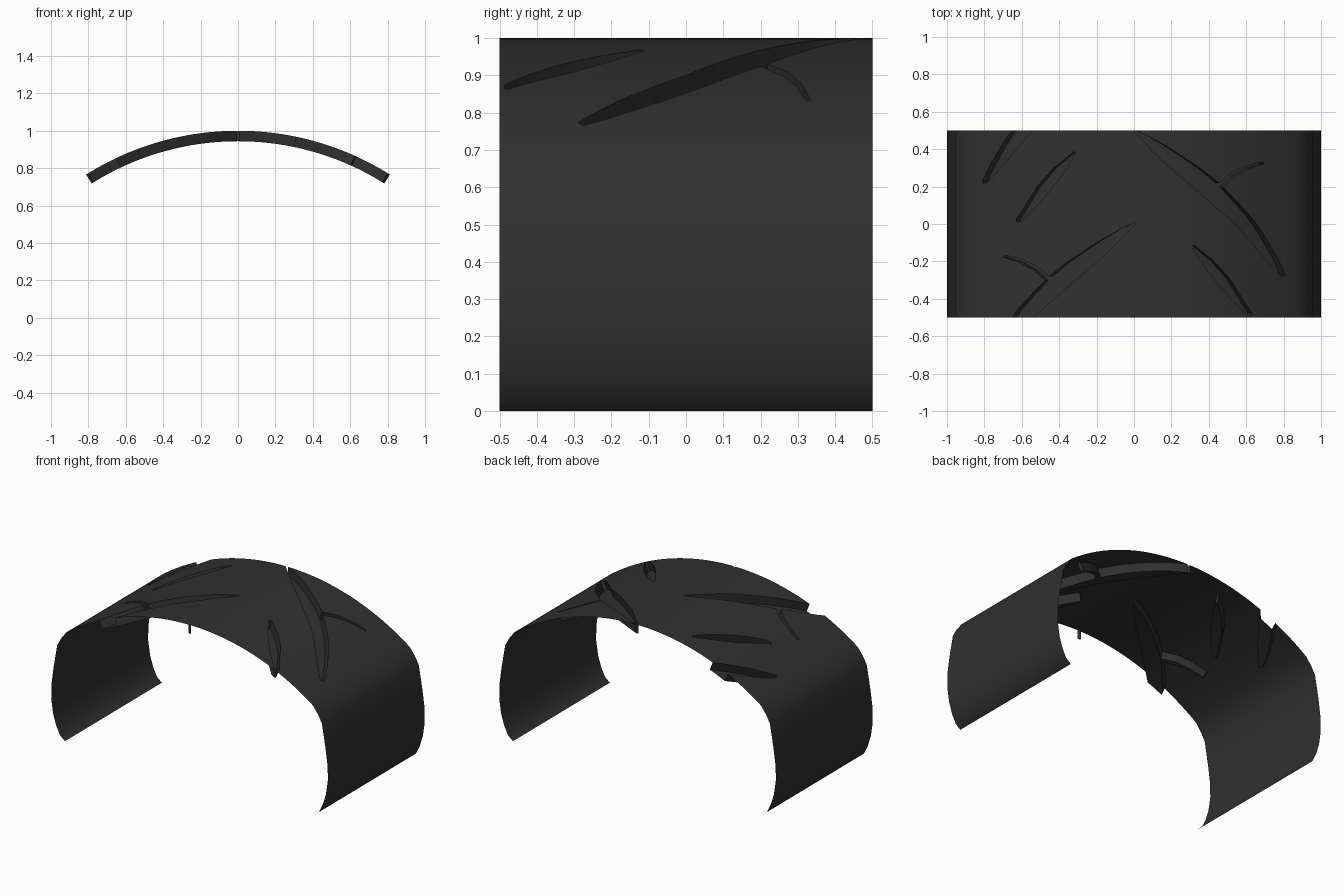
import bpy, math
from mathutils import Vector
from mathutils.geometry import delaunay_2d_cdt

if "Cube" in bpy.data.objects:
    bpy.data.objects.remove(bpy.data.objects["Cube"])

R = 1.524        # crown radius of the tread
EDGE = 0.89      # where the crown meets the shoulder
DEPTH = 0.056    # groove depth
# shoulder and sidewall profile (x, z), from the crown edge down to the bead
SIDE = [(0.928, 0.663), (0.956, 0.612), (0.982, 0.46), (0.998, 0.34), (0.999, 0.25),
        (0.985, 0.155), (0.963, 0.085), (0.935, 0.028), (0.9, 0.0)]
STEP = 0.1       # flat-layout spacing of the sidewall profile points

# groove outlines in the flat layout (x, y)
MAIN = [(-.01, .51), (.08, .468), (.166, .42), (.25, .367), (.353, .299), (.455, .219),
        (.54, .133), (.62, .045), (.69, -.05), (.75, -.15), (.79, -.225), (.812, -.275),
        (.8, -.289), (.775, -.265), (.7, -.185), (.62, -.09), (.54, .003), (.45, .08),
        (.342, .174), (.25, .255), (.166, .325), (.08, .412), (-.01, .502)]
BRANCH = [(.43, .21), (.455, .219), (.52, .274), (.6, .31), (.69, .334), (.698, .322),
          (.62, .298), (.54, .256), (.47, .195)]
SHORT = [(.32, -.112), (.43, -.2), (.515, -.295), (.59, -.415), (.632, -.477), (.625, -.49),
         (.6, -.482), (.54, -.425), (.46, -.335), (.375, -.225), (.31, -.12)]


def surface(u, y, depth=0.0):
    """Wrap a flat layout point onto the tread section."""
    if abs(u) <= EDGE + 1e-5:
        c = 1.0 - R
        n = Vector((u, 0, math.sqrt(R * R - u * u))) / R
        return (n.x * (R - depth), y, c + n.z * (R - depth))
    i = min(max(round((abs(u) - EDGE) / STEP) - 1, 0), len(SIDE) - 1)
    return (math.copysign(SIDE[i][0], u), y, SIDE[i][1])


# flat layout: column lines, borders and groove outlines
pts, edges, loops = [], [], []
N = 40
cols = [EDGE * (2 * i / N - 1) for i in range(N + 1)]
for i in range(1, len(SIDE) + 1):
    cols += [EDGE + STEP * i, -EDGE - STEP * i]
cols.sort()
for u in cols:
    pts += [Vector((u, -0.5)), Vector((u, 0.5))]
for i in range(len(cols)):
    edges.append((2 * i, 2 * i + 1))
    if i:
        edges += [(2 * i - 2, 2 * i), (2 * i - 1, 2 * i + 1)]


def add_groove(outline, side, shift):
    start = len(pts)
    pts.extend(Vector((side * x, y + shift)) for x, y in outline)
    ids = list(range(start, len(pts)))
    loops.append(ids if side < 0 else ids[::-1])


# right half repeats every unit, left half is mirrored with a half-unit shift
for outline in (MAIN, BRANCH, SHORT):
    for side, shift in ((1, 0), (1, -1), (-1, -0.5), (-1, 0.5)):
        ys = [y + shift for x, y in outline]
        if min(ys) < 0.5 and max(ys) > -0.5:
            add_groove(outline, side, shift)

flat, _, tris, _, _, origin = delaunay_2d_cdt(pts, edges, loops, 0, 1e-5)

# keep triangles inside the strip, split into surface and groove floor
kept = {}
owner = {}
for k, f in enumerate(tris):
    if abs(sum(flat[i].y for i in f) / len(f)) < 0.5:
        kept[k] = bool(origin[k])
        for a, b in zip(f, f[1:] + f[:1] if isinstance(f, list) else tuple(f[1:]) + tuple(f[:1])):
            owner[(a, b)] = k

verts, faces, index = [], [], {}


def vert(i, low):
    key = (i, low)
    if key not in index:
        index[key] = len(verts)
        verts.append(surface(flat[i].x, flat[i].y, DEPTH if low else 0.0))
    return index[key]


for k, low in kept.items():
    faces.append([vert(i, low) for i in tris[k]])
# groove walls
for (a, b), k in owner.items():
    other = owner.get((b, a))
    if kept[k] and other is not None and not kept[other]:
        faces.append([vert(b, True), vert(a, True), vert(a, False), vert(b, False)])

mesh = bpy.data.meshes.new("tire_tread_section")
mesh.from_pydata(verts, [], faces)
mesh.validate()
tread = bpy.data.objects.new("tire_tread_section", mesh)
bpy.context.collection.objects.link(tread)

rubber = bpy.data.materials.new("dark rubber")
rubber.diffuse_color = (0.03, 0.03, 0.03, 1)
rubber.use_nodes = True
rubber.node_tree.nodes["Principled BSDF"].inputs["Base Color"].default_value = rubber.diffuse_color
mesh.materials.append(rubber)

bpy.context.view_layer.objects.active = tread
tread.select_set(True)
bpy.ops.object.shade_smooth_by_angle(angle=math.radians(30))
